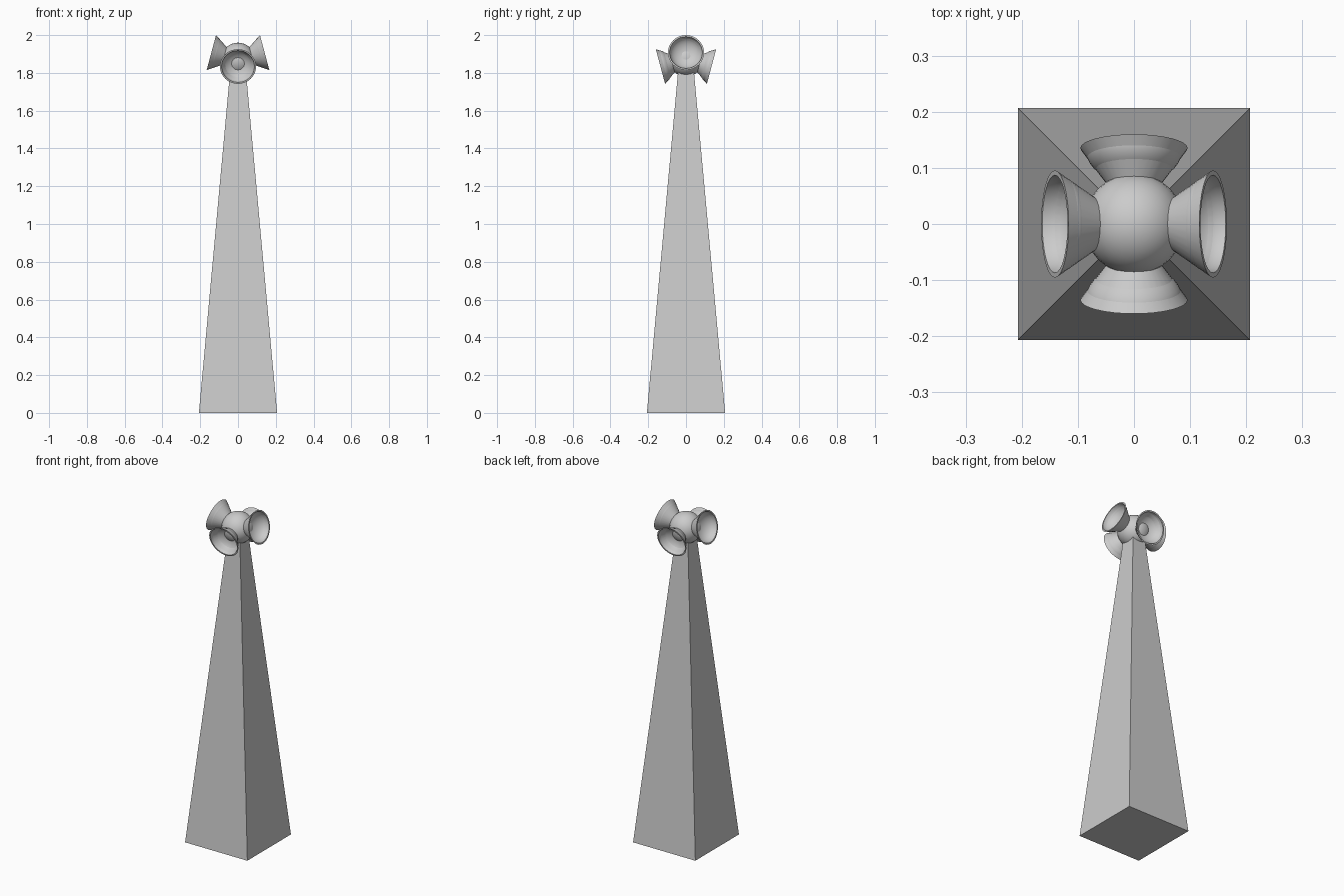
import bpy
import math
from mathutils import Vector

if "Cube" in bpy.data.objects:
    bpy.data.objects.remove(bpy.data.objects["Cube"], do_unlink=True)

HUB = Vector((0, 0, 1.87))
TILT = math.radians(15)

grey = bpy.data.materials.new("stone grey")
grey.use_nodes = True
colour = (0.6, 0.6, 0.6, 1)
grey.diffuse_color = colour
grey.node_tree.nodes["Principled BSDF"].inputs["Base Color"].default_value = colour


def finish(name, smooth=True):
    ob = bpy.context.object
    ob.name = name
    ob.data.materials.append(grey)
    if smooth:
        bpy.ops.object.shade_smooth_by_angle(angle=math.radians(35))
    return ob


def lathe(name, profile, steps=32):
    """Spin (radius, height) points around z; zero radius ends become poles."""
    verts, rings, faces = [], [], []
    for r, h in profile:
        count = steps if r > 0 else 1
        rings.append([len(verts) + i for i in range(count)])
        for i in range(count):
            a = math.tau * i / steps
            verts.append((r * math.cos(a), r * math.sin(a), h))
    for low, high in zip(rings, rings[1:]):
        for i in range(steps):
            j = (i + 1) % steps
            quad = [low[i % len(low)], low[j % len(low)],
                    high[j % len(high)], high[i % len(high)]]
            faces.append(list(dict.fromkeys(quad)))
    mesh = bpy.data.meshes.new(name)
    mesh.from_pydata(verts, [], faces)
    ob = bpy.data.objects.new(name, mesh)
    bpy.context.collection.objects.link(ob)
    bpy.ops.object.select_all(action="DESELECT")
    ob.select_set(True)
    bpy.context.view_layer.objects.active = ob
    return finish(name)


# Tapered square tower
bpy.ops.mesh.primitive_cone_add(vertices=4, radius1=0.207 * math.sqrt(2),
                                radius2=0.038 * math.sqrt(2), depth=1.85,
                                location=(0, 0, 0.925),
                                rotation=(0, 0, math.pi / 4))
finish("tower", smooth=False)

# Ball at the top
bpy.ops.mesh.primitive_uv_sphere_add(segments=32, ring_count=16, radius=0.09,
                                     location=HUB)
finish("hub_ball")

# Four flared horns with hollow bowls: side pair tilts up, front and back tilt down
BOWL_RADIUS, BOWL_DEPTH = 0.087, 0.062


def horn(name, heading, tilt, reach):
    bowl = [(BOWL_RADIUS * math.cos(t), reach - BOWL_DEPTH * math.sin(t))
            for t in (math.pi / 2 * k / 8 for k in range(8))]
    profile = [(0, 0.074), (0.048, 0.074), (0.0955, reach)]
    ob = lathe(name, profile + bowl + [(0, reach - BOWL_DEPTH)])
    flat = math.cos(tilt)
    axis = Vector((flat * math.cos(heading), flat * math.sin(heading),
                   math.sin(tilt)))
    ob.rotation_euler = axis.to_track_quat("Z", "Y").to_euler()
    ob.location = HUB


horn("left_horn", 0, TILT, 0.146)
horn("right_horn", math.pi, TILT, 0.146)
horn("front_horn", -math.pi / 2, -TILT, 0.14)
horn("back_horn", math.pi / 2, -TILT, 0.14)
